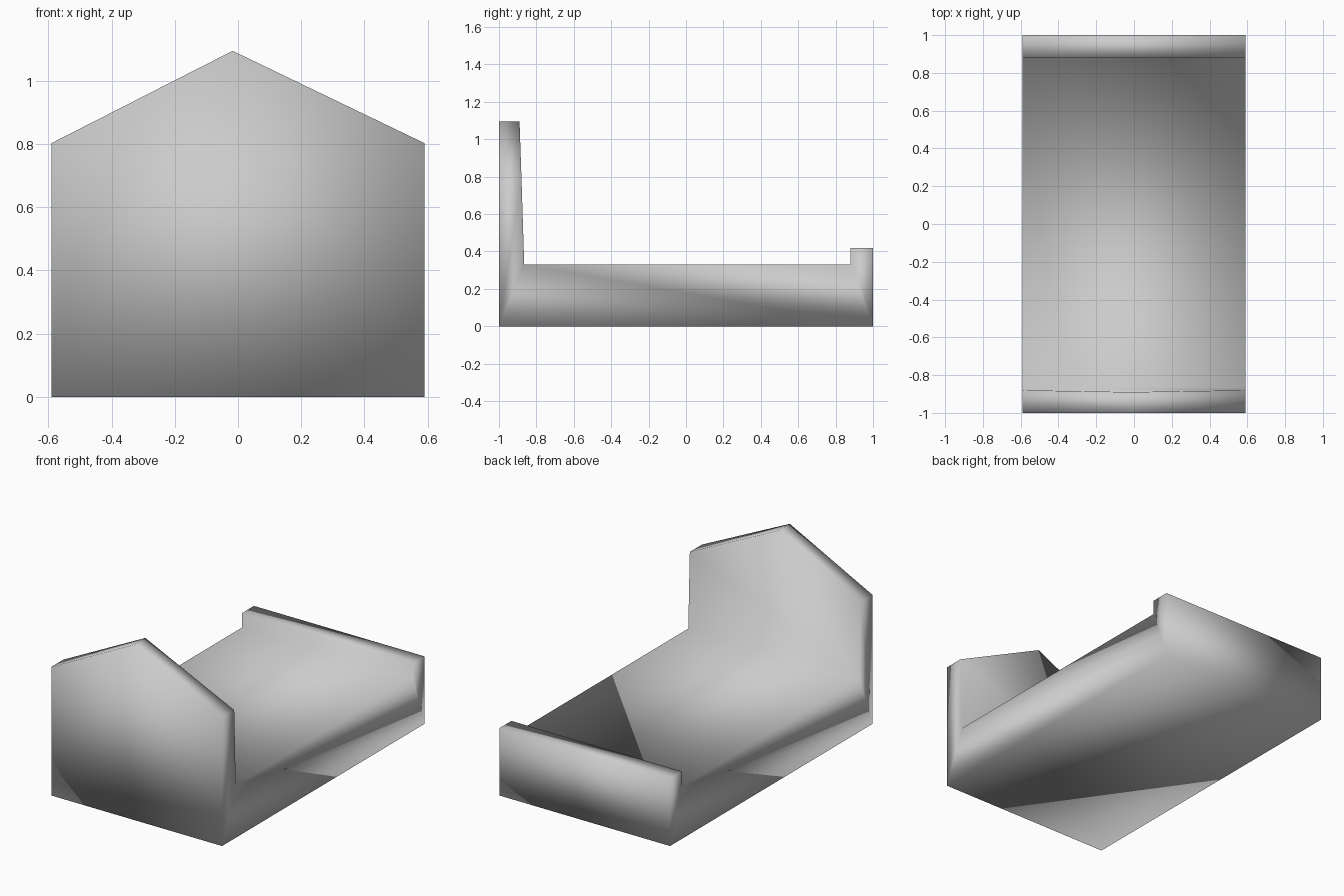
import bpy
import bmesh

if "Cube" in bpy.data.objects:
    bpy.data.objects.remove(bpy.data.objects["Cube"], do_unlink=True)

HALF_WIDTH = 0.59
APEX_X = -0.017
APEX_Z = 1.095

# Plain grey over the whole bed
grey = bpy.data.materials.new("light_grey")
grey.use_nodes = True
colour = (0.6, 0.6, 0.6, 1)
grey.diffuse_color = colour
grey.node_tree.nodes["Principled BSDF"].inputs["Base Color"].default_value = colour

# Side profile (y, z): headboard, mattress top, footboard, underside
profile = [
    (-1, 0), (1, 0), (1, 0.42), (0.88, 0.42),
    (0.88, 0.33), (-0.865, 0.33), (-0.88, 0.803), (-1, 0.803),
]

bm = bmesh.new()
right = [bm.verts.new((HALF_WIDTH, y, z)) for y, z in profile]
left = [bm.verts.new((-HALF_WIDTH, y, z)) for y, z in profile]
bm.faces.new(right)
bm.faces.new(left[::-1])

# Underside, footboard and mattress span the two sides
for i in range(5):
    if i != 5:
        bm.faces.new((right[i], left[i], left[i + 1], right[i + 1]))

# Pointed headboard: inner face, outer face and two sloping top edges
inner = bm.verts.new((APEX_X, -0.89, APEX_Z))
outer = bm.verts.new((APEX_X, -1, APEX_Z))
bm.faces.new((right[5], left[5], left[6], inner, right[6]))
bm.faces.new((right[7], outer, left[7], left[0], right[0]))
for side in (right, left):
    bm.faces.new((side[6], inner, outer, side[7]))

bmesh.ops.recalc_face_normals(bm, faces=bm.faces[:])
for face in bm.faces:
    face.smooth = True

mesh = bpy.data.meshes.new("bed_frame")
bm.to_mesh(mesh)
bm.free()
mesh.materials.append(grey)
bed = bpy.data.objects.new("bed_frame", mesh)
bpy.context.collection.objects.link(bed)
